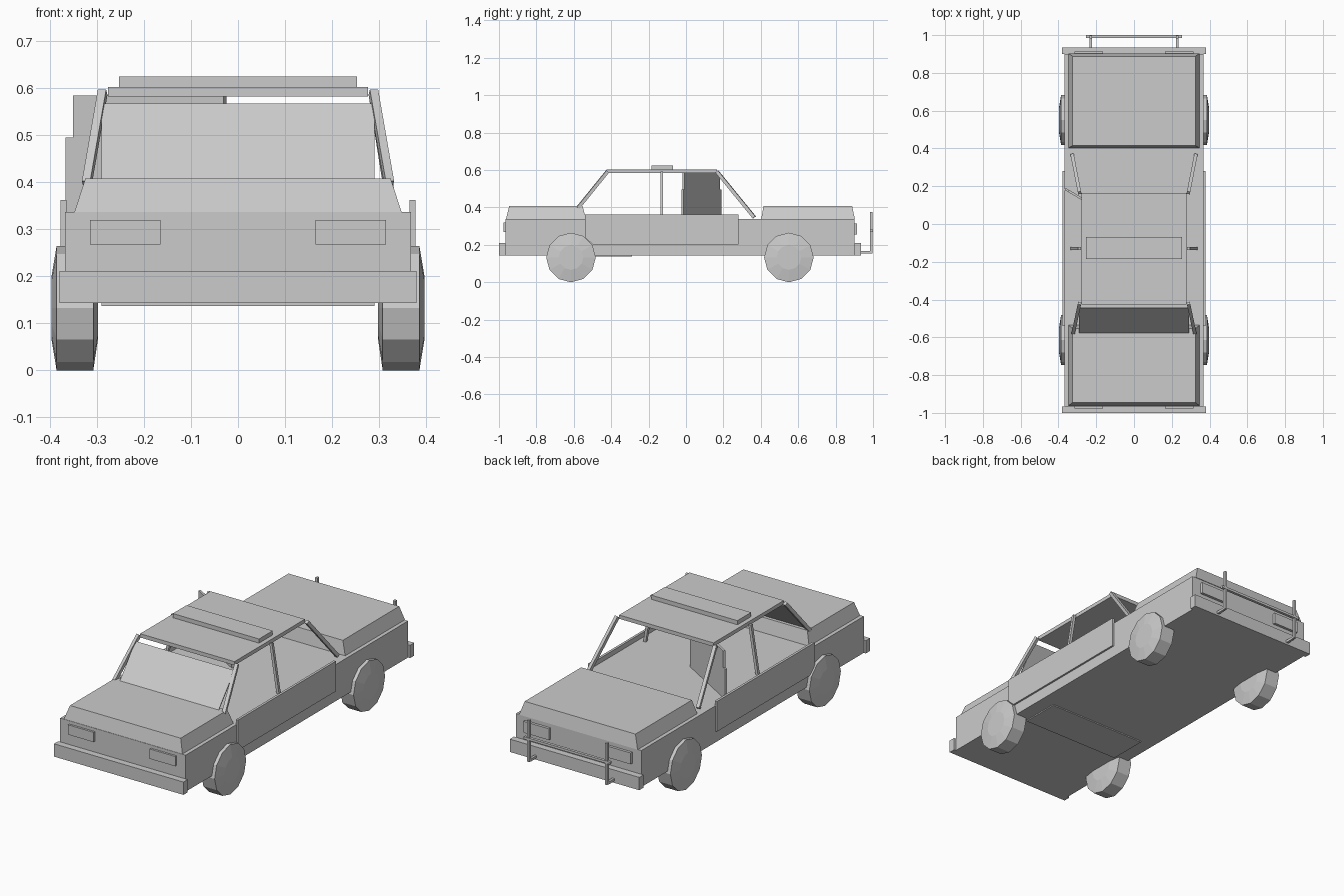
import bpy, bmesh, math
from mathutils import Vector, Matrix

if "Cube" in bpy.data.objects:
    bpy.data.objects.remove(bpy.data.objects["Cube"])

grey = bpy.data.materials.new("plain_grey")
grey.use_nodes = True
grey.diffuse_color = (0.6, 0.6, 0.6, 1)
grey.node_tree.nodes["Principled BSDF"].inputs["Base Color"].default_value = (0.6, 0.6, 0.6, 1)


def finish(name, bm):
    bmesh.ops.recalc_face_normals(bm, faces=bm.faces)
    mesh = bpy.data.meshes.new(name)
    bm.to_mesh(mesh)
    bm.free()
    mesh.materials.append(grey)
    obj = bpy.data.objects.new(name, mesh)
    bpy.context.collection.objects.link(obj)
    return obj


def box(name, x, y, z):
    """Box from (min, max) pairs."""
    bm = bmesh.new()
    bmesh.ops.create_cube(bm, size=1)
    for v in bm.verts:
        v.co = [(a + b) / 2 + c * (b - a) for c, (a, b) in zip(v.co, (x, y, z))]
    return finish(name, bm)


def tapered_box(name, half_low, half_top, y_low, y_top, z):
    """Lid shape that narrows towards its top."""
    bm = bmesh.new()
    bmesh.ops.create_cube(bm, size=2)
    for v in bm.verts:
        top = v.co.z > 0
        half, ys = (half_top, y_top) if top else (half_low, y_low)
        v.co = (v.co.x * half, ys[v.co.y > 0], z[top])
    return finish(name, bm)


def strut(name, start, end, width=0.018):
    """Square bar between two points."""
    a, b = Vector(start), Vector(end)
    bm = bmesh.new()
    bmesh.ops.create_cube(bm, size=1)
    turn = (b - a).to_track_quat('Z', 'Y').to_matrix().to_4x4()
    bm.transform(Matrix.Translation((a + b) / 2) @ turn
                 @ Matrix.Diagonal((width, width, (b - a).length, 1)))
    return finish(name, bm)


def prism(name, outline, depth):
    """Extrude a closed outline of 3D points along a depth vector."""
    bm = bmesh.new()
    face = bm.faces.new([bm.verts.new(p) for p in outline])
    new = bmesh.ops.extrude_face_region(bm, geom=[face])["geom"]
    bmesh.ops.translate(bm, vec=depth,
                        verts=[g for g in new if isinstance(g, bmesh.types.BMVert)])
    return finish(name, bm)


def wheel(name, side, y, radius=0.1325, sides=12):
    """Twelve-sided tyre with shallow conical sidewalls and flat hubs."""
    bm = bmesh.new()
    rings = []
    for x, r in ((0.298, 0.066), (0.308, radius), (0.386, radius), (0.397, 0.066)):
        rings.append([bm.verts.new((side * x,
                                    y + r * math.sin(i * math.tau / sides),
                                    radius - r * math.cos(i * math.tau / sides)))
                      for i in range(sides)])
    for a, b in zip(rings, rings[1:]):
        for i in range(sides):
            j = (i + 1) % sides
            bm.faces.new((a[i], a[j], b[j], b[i]))
    bm.faces.new(rings[0])
    bm.faces.new(rings[-1])
    return finish(name, bm)


# Main body, lids and bumpers
box("body", (-0.368, 0.368), (-0.965, 0.9), (0.143, 0.337))
tapered_box("hood", 0.348, 0.325, (-0.963, -0.535), (-0.945, -0.553), (0.337, 0.408))
tapered_box("trunk_lid", 0.348, 0.325, (0.402, 0.903), (0.415, 0.888), (0.337, 0.408))
box("front_bumper", (-0.38, 0.38), (-1, -0.965), (0.143, 0.211))
box("rear_bumper", (-0.38, 0.38), (0.9, 0.935), (0.143, 0.211))
box("under_plate", (-0.29, 0.29), (-0.5, -0.29), (0.137, 0.145))

# Roof with raised panel
box("roof", (-0.277, 0.277), (-0.425, 0.165), (0.583, 0.603))
box("roof_panel", (-0.253, 0.253), (-0.185, -0.07), (0.603, 0.625))

# Windshield
prism("windshield", [(-0.29, -0.577, 0.408), (0.29, -0.577, 0.408),
                     (0.29, -0.445, 0.568), (-0.29, -0.445, 0.568)], (0, 0.004, -0.003))

# Diagonal stepped partition in the cabin
start, end = Vector((-0.367, 0.18, 0)), Vector((-0.02, -0.025, 0))
along = (end - start).normalized()
length = (end - start).length
steps = ((0, 0.335), (length, 0.335), (length, 0.496), (length - 0.012, 0.496),
         (length - 0.012, 0.585), (0.018, 0.585), (0.018, 0.496), (0, 0.496))
prism("cabin_partition", [start + along * u + Vector((0, 0, z)) for u, z in steps],
      Vector((-along.y, along.x, 0)) * 0.012)

# Parts repeated on both sides
for side, label in ((1, "left"), (-1, "right")):
    for end_name, y in (("front", -0.615), ("rear", 0.55)):
        wheel(f"{end_name}_{label}_wheel", side, y)

    # Door panel with its front corner cut around the wheel
    door = [(-0.54, 0.363), (0.28, 0.363), (0.28, 0.203), (-0.5, 0.203), (-0.54, 0.24)]
    prism(f"{label}_door_panel", [(side * 0.365, y, z) for y, z in door],
          (side * 0.013, 0, 0))

    # Roof pillars
    strut(f"{label}_front_pillar", (side * 0.322, -0.578, 0.397), (side * 0.288, -0.42, 0.592))
    strut(f"{label}_middle_pillar", (side * 0.33, -0.13, 0.335), (side * 0.288, -0.13, 0.592), 0.015)
    strut(f"{label}_rear_pillar", (side * 0.327, 0.365, 0.347), (side * 0.288, 0.165, 0.592))

    # Lamps
    lamp_x = sorted((side * 0.165, side * 0.315))
    box(f"{label}_headlight", lamp_x, (-0.976, -0.96), (0.268, 0.32))
    box(f"{label}_tail_light", lamp_x, (0.895, 0.914), (0.255, 0.315))

    # Rear rack uprights and mounts
    bar_x = sorted((side * 0.222, side * 0.235))
    box(f"{label}_rack_upright", bar_x, (0.983, 0.998), (0.155, 0.375))
    box(f"{label}_rack_mount", bar_x, (0.93, 0.985), (0.153, 0.166))

box("rack_crossbar", (-0.253, 0.253), (0.985, 1), (0.27, 0.283))
